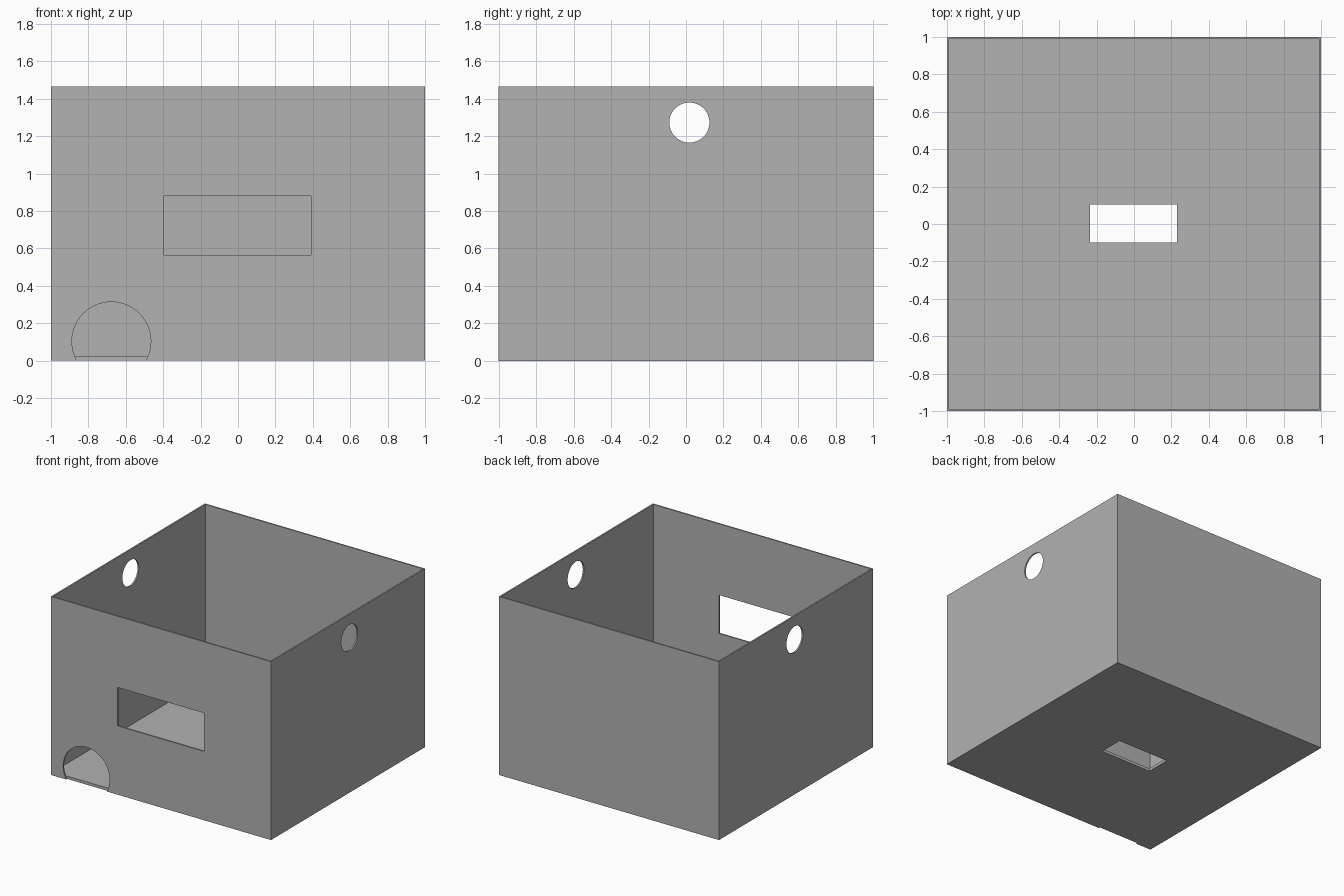
import bpy
from math import radians
from mathutils import Vector

if "Cube" in bpy.data.objects:
    bpy.data.objects.remove(bpy.data.objects["Cube"], do_unlink=True)

HEIGHT, WALL, FLOOR = 1.465, 0.012, 0.023
INNER = 1 - WALL

grey = bpy.data.materials.new("plain grey")
grey.use_nodes = True
grey.diffuse_color = (0.445, 0.445, 0.445, 1)
grey.node_tree.nodes["Principled BSDF"].inputs["Base Color"].default_value = grey.diffuse_color


def box(name, low, high):
    low, high = Vector(low), Vector(high)
    bpy.ops.mesh.primitive_cube_add(size=1, location=(low + high) / 2)
    obj = bpy.context.object
    obj.name = name
    obj.scale = high - low
    bpy.ops.object.transform_apply(location=True, rotation=True, scale=True)
    obj.data.materials.append(grey)
    return obj


def cylinder(name, centre, radius, depth, rotation):
    bpy.ops.mesh.primitive_cylinder_add(vertices=64, radius=radius, depth=depth,
                                        location=centre, rotation=rotation)
    obj = bpy.context.object
    obj.name = name
    obj.data.materials.append(grey)
    return obj


def cut(panel, cutter):
    cutter.hide_render = True
    mod = panel.modifiers.new("opening", "BOOLEAN")
    mod.operation, mod.solver, mod.object = "DIFFERENCE", "EXACT", cutter
    bpy.ops.object.select_all(action="DESELECT")
    panel.select_set(True)
    bpy.context.view_layer.objects.active = panel
    bpy.ops.object.modifier_apply(modifier=mod.name)
    bpy.data.objects.remove(cutter, do_unlink=True)


# Floor with a central slot
floor = box("floor", (-INNER, -INNER, 0), (INNER, INNER, FLOOR))
cut(floor, box("floor_slot_cutter", (-0.235, -0.1, -0.1), (0.23, 0.105, 0.1)))

# Front wall with a window and a round doorway that reaches the bottom edge
front = box("front_wall", (-1, -1, 0), (1, -INNER, HEIGHT))
cut(front, box("window_cutter", (-0.395, -1.1, 0.565), (0.39, -0.9, 0.88)))
cut(front, cylinder("doorway_cutter", (-0.677, -1, 0.103), 0.211, 0.2, (radians(90), 0, 0)))

# Plain back wall
box("back_wall", (-1, INNER, 0), (1, 1, HEIGHT))

# Side walls, each with a round hole near the top
for name, side in (("left_wall", 1), ("right_wall", -1)):
    x_low, x_high = sorted((side, side * INNER))
    wall = box(name, (x_low, -INNER, 0), (x_high, INNER, HEIGHT))
    cut(wall, cylinder("side_hole_cutter", (side, 0.018, 1.272), 0.107, 0.2, (0, radians(90), 0)))
